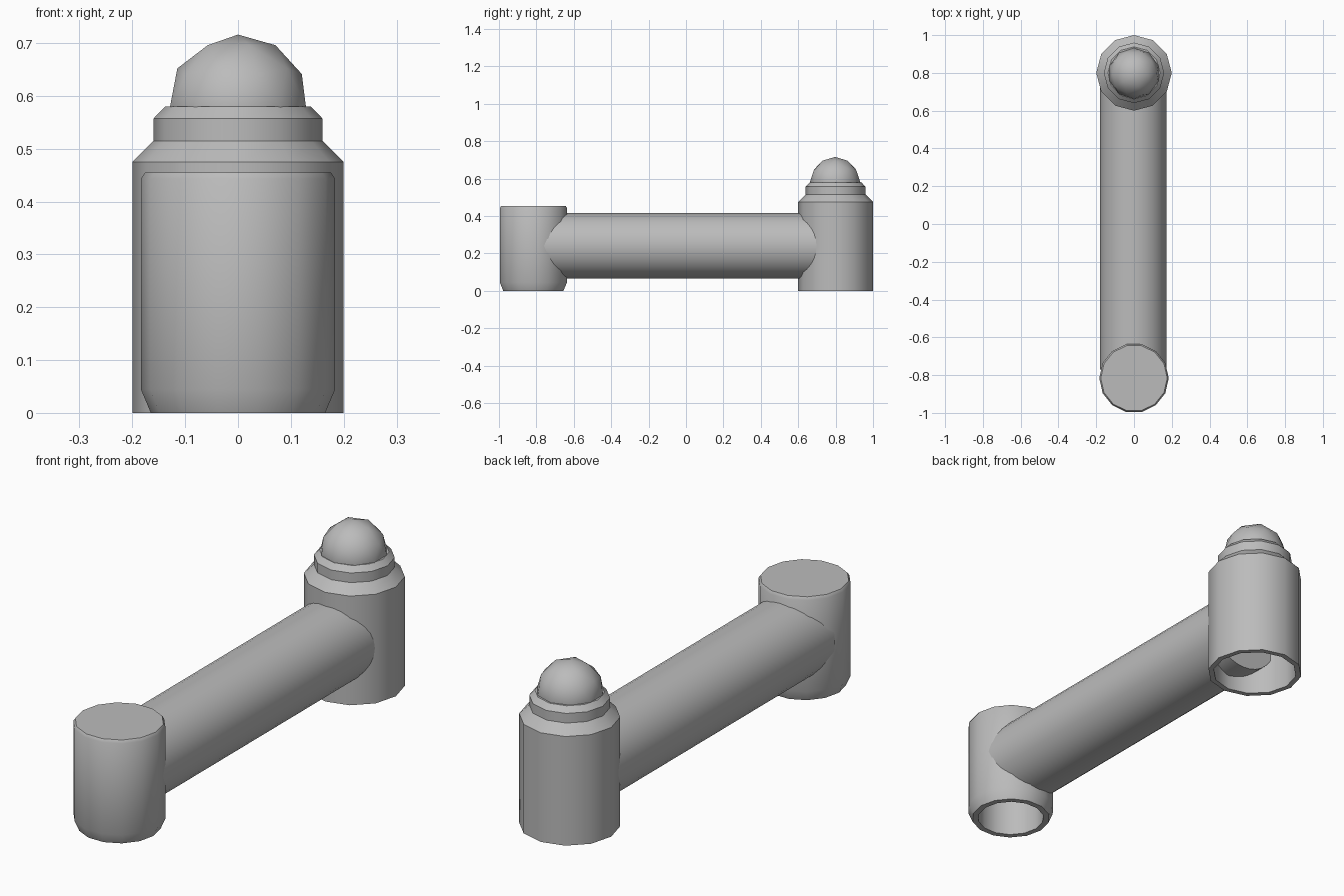
import bpy
import bmesh
from math import pi, radians
from mathutils import Matrix, Vector

cube = bpy.data.objects.get("Cube")
if cube:
    bpy.data.objects.remove(cube, do_unlink=True)

# Single grey material
GREY = (0.5, 0.5, 0.5, 1)
grey = bpy.data.materials.new("plain grey")
grey.use_nodes = True
grey.diffuse_color = GREY
grey.node_tree.nodes["Principled BSDF"].inputs["Base Color"].default_value = GREY


def finish(name, bm, angle=40):
    """Turn a bmesh into a shaded, coloured object."""
    bmesh.ops.recalc_face_normals(bm, faces=bm.faces[:])
    mesh = bpy.data.meshes.new(name)
    bm.to_mesh(mesh)
    bm.free()
    mesh.materials.append(grey)
    obj = bpy.data.objects.new(name, mesh)
    bpy.context.collection.objects.link(obj)
    bpy.ops.object.select_all(action="DESELECT")
    obj.select_set(True)
    bpy.context.view_layer.objects.active = obj
    bpy.ops.object.shade_smooth_by_angle(angle=radians(angle))
    return obj


def lathe(name, profile, sides, y):
    """Spin a (radius, height) profile around a vertical axis."""
    bm = bmesh.new()
    verts = [bm.verts.new((r, 0, z)) for r, z in profile]
    edges = [bm.edges.new(pair) for pair in zip(verts, verts[1:])]
    bmesh.ops.spin(bm, geom=verts + edges, cent=(0, 0, 0), axis=(0, 0, 1),
                   angle=2 * pi, steps=sides, use_merge=True)
    bmesh.ops.remove_doubles(bm, verts=bm.verts[:], dist=0.0005)
    bmesh.ops.translate(bm, verts=bm.verts[:], vec=Vector((0, y, 0)))
    return finish(name, bm)


# Hollow back post with stepped collar
lathe("back_post", [(0, 0.44), (0.177, 0.44), (0.177, 0), (0.2, 0), (0.2, 0.475),
                    (0.16, 0.515), (0.16, 0.557), (0.138, 0.58), (0, 0.58)], 12, 0.8)

# Hollow front post with softened rims
lathe("front_post", [(0, 0.41), (0.14, 0.41), (0.14, 0), (0.165, 0), (0.184, 0.045),
                     (0.184, 0.443), (0.176, 0.455), (0, 0.455)], 14, -0.816)

# Rounded knob seated in the collar
knob = bmesh.new()
bmesh.ops.create_icosphere(knob, subdivisions=2, radius=0.135,
                           matrix=Matrix.Translation((0, 0.797, 0.581)))
finish("knob", knob)

# Round arm joining the posts
start, end = -0.77, 0.72
arm = bmesh.new()
place = Matrix.Translation((-0.004, (start + end) / 2, 0.24)) @ Matrix.Rotation(pi / 2, 4, "X")
bmesh.ops.create_cone(arm, cap_ends=True, segments=32, radius1=0.175, radius2=0.175,
                      depth=end - start, matrix=place)
finish("arm", arm)
